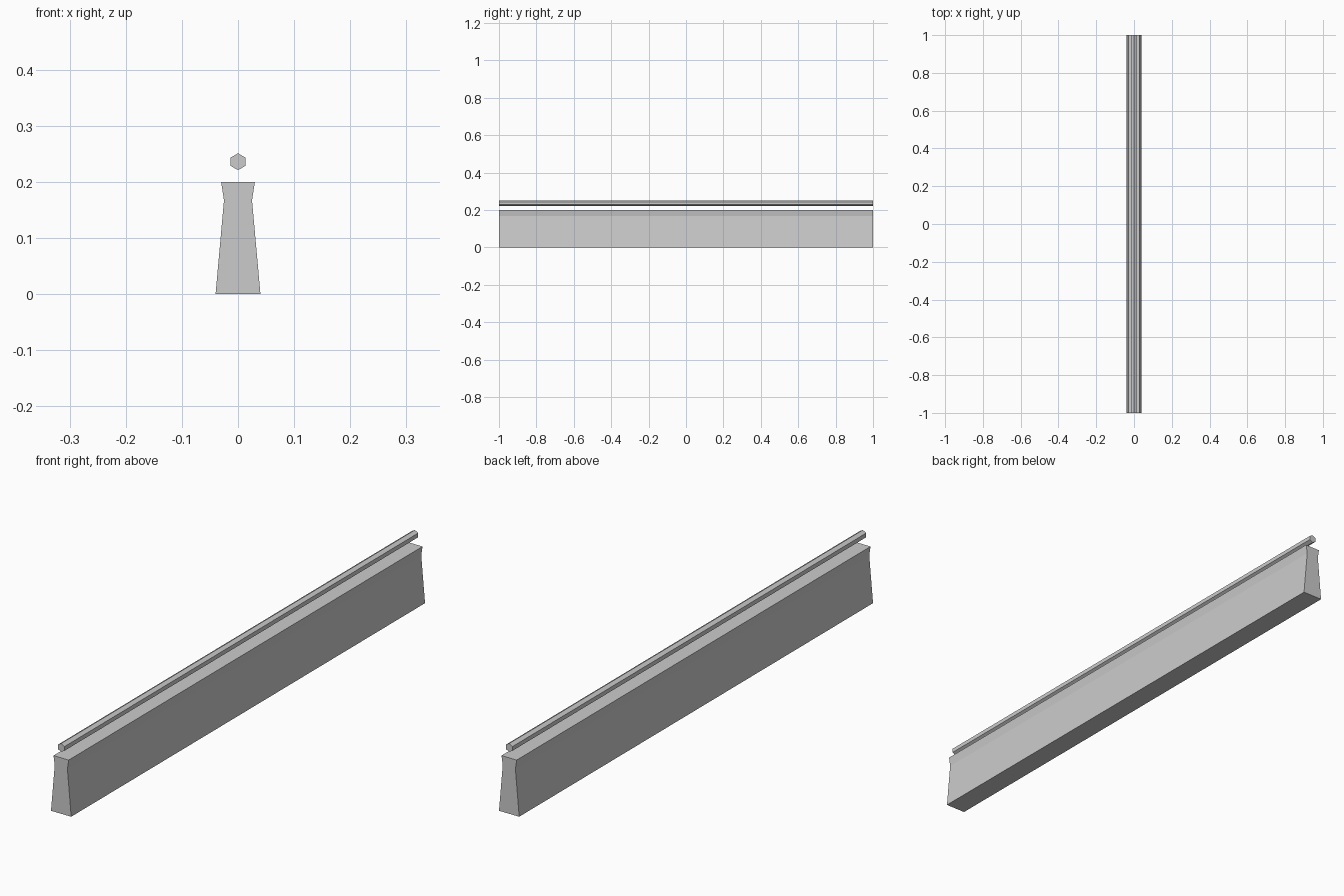
import bpy
import bmesh
import math

if "Cube" in bpy.data.objects:
    bpy.data.objects.remove(bpy.data.objects["Cube"])


def extrude_profile(name, points, half_length=1.0):
    """Closed prism from an (x, z) profile, running along y."""
    bm = bmesh.new()
    face = bm.faces.new([bm.verts.new((x, -half_length, z)) for x, z in points])
    result = bmesh.ops.extrude_face_region(bm, geom=[face], use_keep_orig=True)
    moved = [v for v in result["geom"] if isinstance(v, bmesh.types.BMVert)]
    bmesh.ops.translate(bm, verts=moved, vec=(0, 2 * half_length, 0))
    bmesh.ops.recalc_face_normals(bm, faces=bm.faces)
    mesh = bpy.data.meshes.new(name)
    bm.to_mesh(mesh)
    bm.free()
    obj = bpy.data.objects.new(name, mesh)
    bpy.context.collection.objects.link(obj)
    return obj


# Barrier wall: wide foot, narrow neck, flared top
side = [(0.04, 0.0), (0.025, 0.167), (0.03, 0.2)]
extrude_profile("barrier_wall", side + [(-x, z) for x, z in reversed(side)])

# Six-sided rail floating above the wall, corner pointing up
radius, height = 0.015, 0.236
angles = [math.radians(30 + 60 * i) for i in range(6)]
extrude_profile("top_rail", [(radius * math.cos(a), height + radius * math.sin(a))
                             for a in angles])
